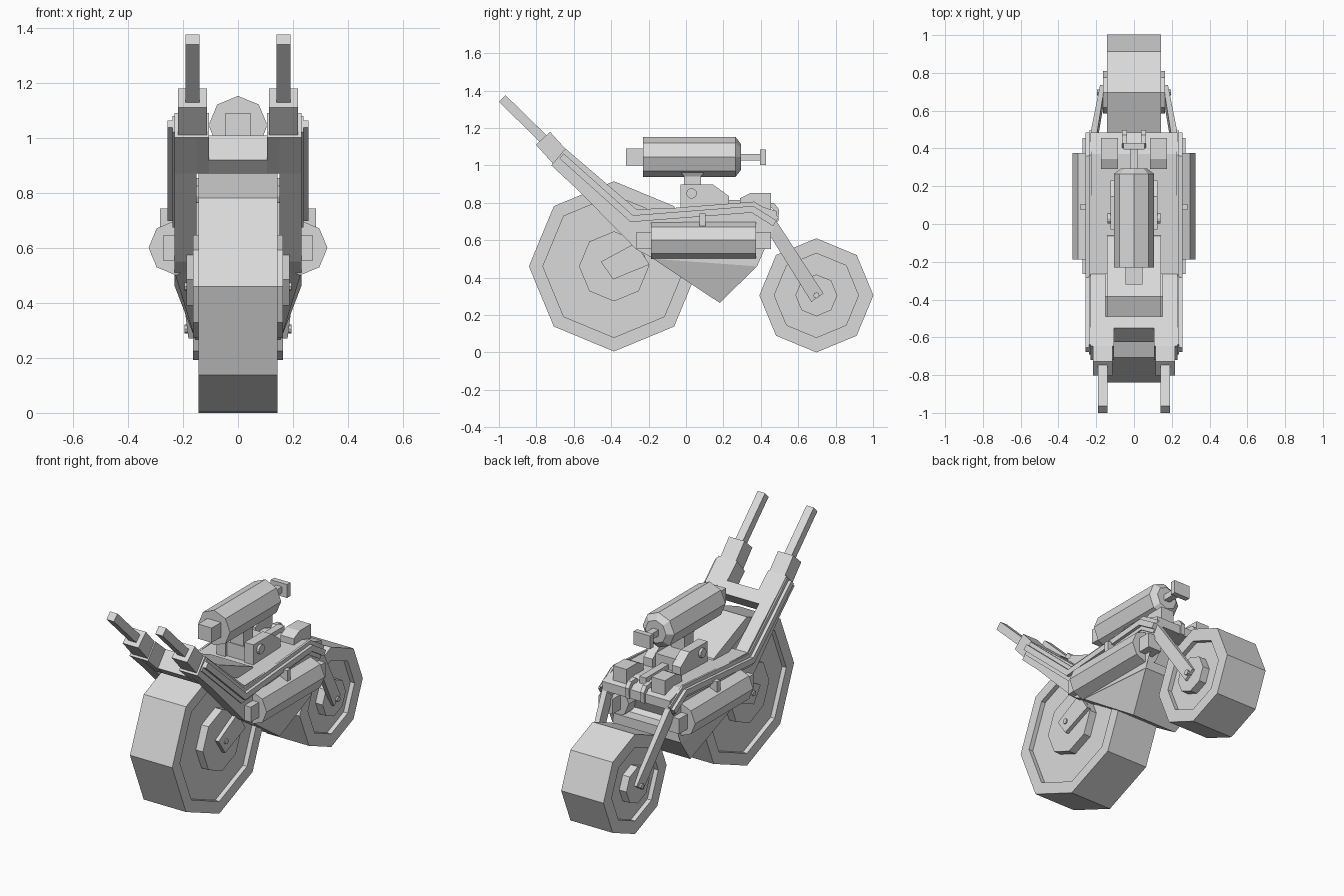
import bpy, bmesh, math
from mathutils import Vector

if "Cube" in bpy.data.objects:
    bpy.data.objects.remove(bpy.data.objects["Cube"])

grey = bpy.data.materials.new("plain_grey")
grey.diffuse_color = (0.7, 0.7, 0.7, 1)
grey.use_nodes = True
grey.node_tree.nodes["Principled BSDF"].inputs["Base Color"].default_value = grey.diffuse_color


def finish(name, bm):
    bmesh.ops.recalc_face_normals(bm, faces=bm.faces[:])
    me = bpy.data.meshes.new(name)
    bm.to_mesh(me)
    bm.free()
    me.materials.append(grey)
    ob = bpy.data.objects.new(name, me)
    bpy.context.collection.objects.link(ob)
    return ob


def mirror(bm):
    geom = bm.verts[:] + bm.edges[:] + bm.faces[:]
    new = bmesh.ops.duplicate(bm, geom=geom)["geom"]
    for v in new:
        if isinstance(v, bmesh.types.BMVert):
            v.co.x *= -1


def prism(name, poly, x0, x1, both=True):
    """Side profile of (y, z) points extruded across x."""
    bm = bmesh.new()
    a = [bm.verts.new((x0, y, z)) for y, z in poly]
    b = [bm.verts.new((x1, y, z)) for y, z in poly]
    bm.faces.new(a)
    bm.faces.new(b)
    n = len(poly)
    for i in range(n):
        j = (i + 1) % n
        bm.faces.new((a[i], a[j], b[j], b[i]))
    if both:
        mirror(bm)
    return finish(name, bm)


def box(name, x0, x1, y0, y1, z0, z1, both=False):
    return prism(name, [(y0, z0), (y1, z0), (y1, z1), (y0, z1)], x0, x1, both)


def ribbon(name, path, width, x0, x1):
    """Bar of constant width following a (y, z) path."""
    pts = [Vector(p) for p in path]
    up, low = [], []
    for i, p in enumerate(pts):
        d0 = (p - pts[max(i - 1, 0)]).normalized() if i else (pts[1] - p).normalized()
        d1 = (pts[i + 1] - p).normalized() if i < len(pts) - 1 else d0
        t = (d0 + d1).normalized()
        n = Vector((-t.y, t.x)) * (width / 2 / max(t.dot(d0), 0.3))
        up.append(p + n)
        low.append(p - n)
    return prism(name, [tuple(p) for p in up + low[::-1]], x0, x1)


def hull(name, pts, both=False):
    bm = bmesh.new()
    for p in pts:
        bm.verts.new(p)
    bmesh.ops.convex_hull(bm, input=bm.verts[:])
    bmesh.ops.dissolve_limit(bm, angle_limit=0.01, verts=bm.verts[:], edges=bm.edges[:])
    if both:
        mirror(bm)
    return finish(name, bm)


def lathe(name, axis, centre, profile, both=False, sides=8):
    """Faceted solid turned about the x or y axis from (offset, radius) pairs."""
    bm = bmesh.new()
    c = Vector(centre)
    rings = []
    for t, r in profile:
        ring = []
        for k in range(sides):
            a = 2 * math.pi * k / sides
            u, w = r * math.cos(a), r * math.sin(a)
            ring.append(bm.verts.new(c + Vector((t, u, w) if axis == "x" else (u, t, w))))
        rings.append(ring)
    bm.faces.new(rings[0])
    bm.faces.new(rings[-1])
    for a, b in zip(rings, rings[1:]):
        for k in range(sides):
            j = (k + 1) % sides
            bm.faces.new((a[k], a[j], b[j], b[k]))
    if both:
        mirror(bm)
    return finish(name, bm)


# Wheels with recessed rims and raised hubs, plus axle bolts
def wheel(name, y, z, radius, rim, hub):
    half = [(0.163, hub), (0.115, hub), (0.115, rim), (0.143, rim), (0.143, radius)]
    lathe(name, "x", (0, y, z), [(-t, r) for t, r in half] + half[::-1])
    lathe(name + "_axle", "x", (0, y, z), [(-0.195, 0.016), (0.195, 0.016)])


wheel("front_wheel", -0.385, 0.46, 0.455, 0.38, 0.187)
wheel("rear_wheel", 0.697, 0.305, 0.305, 0.225, 0.112)

# Wheel supports
prism("front_axle_plate", [(-0.455, 0.485), (-0.27, 0.585), (-0.195, 0.47), (-0.39, 0.39)], 0.16, 0.187)
hull("rear_fork",
     [(x, y, z) for x in (0.195, 0.23) for y, z in ((0.43, 0.655), (0.485, 0.70))] +
     [(x, y, z) for x in (0.155, 0.18) for y, z in ((0.67, 0.27), (0.735, 0.315))], True)

# Main body with a hollow above the rear wheel
body = prism("body", [(-0.265, 0.765), (0.37, 0.79), (0.485, 0.755), (0.485, 0.70),
                      (0.38, 0.46), (-0.17, 0.5), (-0.265, 0.55)], -0.23, 0.23, False)
bm = bmesh.new()
bm.from_mesh(body.data)
back = [f for f in bm.faces if f.normal.y > 0.5 and f.normal.z < -0.1]
bmesh.ops.inset_region(bm, faces=back, thickness=0.05, depth=-0.12)
bm.to_mesh(body.data)
bm.free()

# Belly narrowing to a keel
hull("belly", [(s * x, y, z) for s in (-1, 1) for x, y, z in
               ((0.23, -0.19, 0.51), (0.23, 0.38, 0.46), (0.23, 0.38, 0.52),
                (0.155, 0.18, 0.265))])

# Front arms, cross bar and handlebars
prism("front_arm", [(-0.72, 1.0), (-0.645, 1.09), (-0.265, 0.765), (-0.265, 0.55), (-0.58, 0.87)], 0.15, 0.23)
prism("arm_inner_block", [(-0.72, 1.0), (-0.645, 1.09), (-0.49, 0.957), (-0.575, 0.87)], 0.105, 0.15)
prism("cross_bar", [(-0.625, 0.92), (-0.55, 1.008), (-0.49, 0.957), (-0.575, 0.87)], -0.15, 0.15, False)
ribbon("handle_socket", [(-0.765, 1.145), (-0.67, 1.04)], 0.102, 0.113, 0.218)
ribbon("handlebar", [(-0.982, 1.357), (-0.74, 1.12)], 0.05, 0.14, 0.19)

# Frame rails following the body side
rail = [(-0.665, 1.05), (-0.29, 0.715), (0.355, 0.765), (0.475, 0.69)]
ribbon("frame_rail_wide", rail, 0.08, 0.225, 0.238)
ribbon("frame_rail", rail, 0.035, 0.23, 0.257)

# Side canisters with square end caps and straps
lathe("side_canister", "y", (0.225, 0, 0.6), [(-0.187, 0.1), (0.375, 0.1)], True)
box("side_canister_cap", 0.18, 0.272, -0.265, 0.455, 0.553, 0.645, True)
box("canister_strap", 0.23, 0.283, 0.073, 0.105, 0.66, 0.742, True)

# Top canister with nose block and tail handle
lathe("top_canister", "y", (0, 0, 1.045), [(-0.23, 0.107), (0.265, 0.107), (0.293, 0.07)])
box("top_canister_nose", -0.046, 0.046, -0.32, -0.22, 1.0, 1.09)
box("tail_rod", -0.02, 0.02, 0.28, 0.40, 1.025, 1.062)
box("tail_handle", -0.055, 0.055, 0.395, 0.428, 1.003, 1.085)

# Mount holding the top canister
prism("mount_side", [(-0.03, 0.76), (-0.03, 0.897), (0.145, 0.897), (0.23, 0.835), (0.23, 0.76)], 0.065, 0.125)
box("mount_core", -0.07, 0.07, -0.015, 0.2, 0.76, 0.86)
box("mount_post", -0.045, 0.045, -0.01, 0.08, 0.84, 0.945)
hull("mount_cradle", [(x, y, 0.94) for x in (-0.045, 0.045) for y in (-0.01, 0.08)] +
     [(x, y, 0.965) for x in (-0.06, 0.06) for y in (-0.03, 0.1)])
lathe("mount_bolt", "x", (0, 0.03, 0.85), [(-0.14, 0.028), (0.14, 0.028)], sides=12)

# Rear deck blocks, spine and hooks
prism("deck_block", [(0.29, 0.77), (0.29, 0.825), (0.345, 0.853), (0.455, 0.853), (0.455, 0.75)], 0.085, 0.175)
box("deck_spine", -0.022, 0.022, 0.2, 0.42, 0.77, 0.815)
ribbon("deck_hook", [(0.41, 0.77), (0.43, 0.79), (0.465, 0.785), (0.485, 0.76), (0.48, 0.70)], 0.026, 0.038, 0.064)
